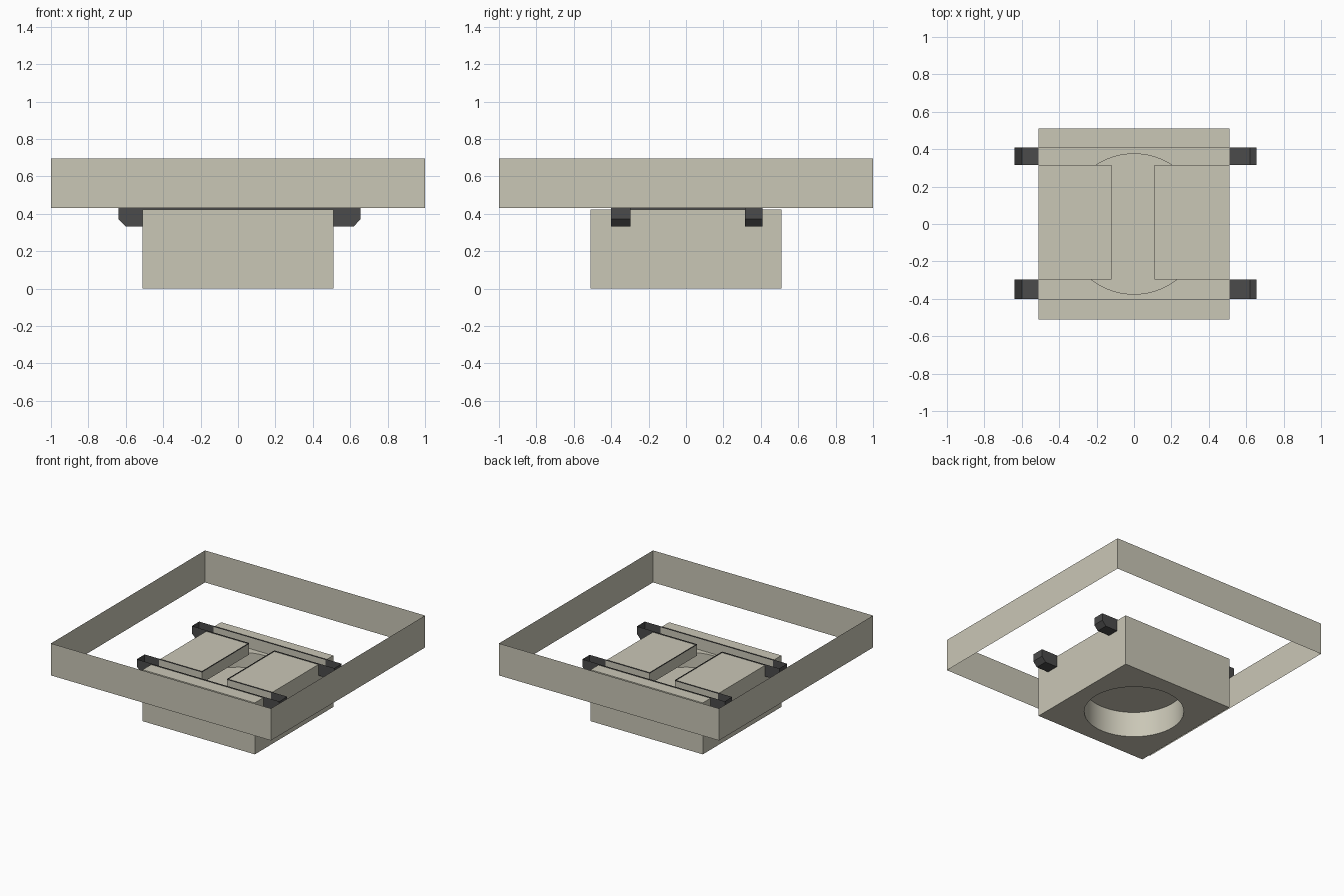
import bpy, bmesh, math

cube = bpy.data.objects.get("Cube")
if cube:
    bpy.data.objects.remove(cube, do_unlink=True)


def material(name, rgb):
    m = bpy.data.materials.new(name)
    m.use_nodes = True
    m.diffuse_color = (*rgb, 1)
    m.node_tree.nodes["Principled BSDF"].inputs["Base Color"].default_value = (*rgb, 1)
    return m


PALE = material("pale stone", (0.59, 0.57, 0.47))
DARK = material("dark grey", (0.07, 0.07, 0.07))


def make(name, bm, mat):
    me = bpy.data.meshes.new(name)
    bm.to_mesh(me)
    bm.free()
    me.materials.append(mat)
    ob = bpy.data.objects.new(name, me)
    bpy.context.collection.objects.link(ob)
    return ob


def quad(bm, *pts):
    bm.faces.new([bm.verts.new(p) for p in pts])


def prism(name, outline, z0, z1, mat):
    """Closed solid from a flat outline."""
    bm = bmesh.new()
    base = bm.faces.new([bm.verts.new((x, y, z0)) for x, y in outline])
    top = bmesh.ops.extrude_face_region(bm, geom=[base])
    verts = [v for v in top["geom"] if isinstance(v, bmesh.types.BMVert)]
    bmesh.ops.translate(bm, verts=verts, vec=(0, 0, z1 - z0))
    bmesh.ops.recalc_face_normals(bm, faces=bm.faces)
    return make(name, bm, mat)


def circle(r, n=64):
    return [(r * math.cos(2 * math.pi * i / n), r * math.sin(2 * math.pi * i / n))
            for i in range(n)]


# Main dimensions
HALF, TOP = 0.51, 0.423
FRONT, BACK = (-0.40, -0.297), (0.315, 0.41)   # y ranges of the two channels
MID = (-0.12, 0.11)                            # x range of the linking slot
FLOOR, RIM = 0.333, 0.432                      # channel floor and lip heights
FRAME_TOP, WELL_R, DISC_Z = 0.695, 0.375, 0.21


def h_outline(e):
    """Two channels joined by the middle slot, ends at x = -e and e."""
    return [(-e, FRONT[0]), (e, FRONT[0]), (e, FRONT[1]), (MID[1], FRONT[1]),
            (MID[1], BACK[0]), (e, BACK[0]), (e, BACK[1]), (-e, BACK[1]),
            (-e, BACK[0]), (MID[0], BACK[0]), (MID[0], FRONT[1]), (-e, FRONT[1])]


# Base block with the channels and round well cut out
block = prism("base_block", [(-HALF, -HALF), (HALF, -HALF), (HALF, HALF), (-HALF, HALF)],
              0, TOP, PALE)
cutters = [prism("channel_cutter", h_outline(0.6), FLOOR, 0.6, PALE),
           prism("well_cutter", circle(WELL_R), -0.1, FLOOR + 0.003, PALE)]
bpy.context.view_layer.objects.active = block
for c in cutters:
    c.hide_render = True
    mod = block.modifiers.new("cut", 'BOOLEAN')
    mod.operation, mod.solver, mod.object = 'DIFFERENCE', 'EXACT', c
    bpy.ops.object.modifier_apply(modifier=mod.name)
for c in cutters:
    bpy.data.objects.remove(c, do_unlink=True)
bpy.ops.object.select_all(action='DESELECT')
block.select_set(True)
bpy.ops.object.shade_smooth_by_angle(angle=math.radians(30))

# Thin disc closing the well halfway up
bm = bmesh.new()
bm.faces.new([bm.verts.new((x, y, DISC_Z)) for x, y in circle(WELL_R)])
make("well_disc", bm, PALE)

# Dark lip standing around the channels, open at the channel ends
bm = bmesh.new()
pts = h_outline(HALF)
for (ax, ay), (bx, by) in zip(pts, pts[1:] + pts[:1]):
    if ax == bx and abs(ax) == HALF:
        continue
    quad(bm, (ax, ay, TOP), (bx, by, TOP), (bx, by, RIM), (ax, ay, RIM))
make("channel_lip", bm, DARK)

# Open-topped channel ends with a sloped outer corner
for side, sx, tip, bend in (("left", 1, 0.655, 0.62), ("right", -1, 0.64, 0.60)):
    for place, (y0, y1) in (("front", FRONT), ("back", BACK)):
        prof = [(HALF, RIM), (HALF, FLOOR), (bend, FLOOR), (tip, 0.372), (tip, RIM)]
        bm = bmesh.new()
        a = [bm.verts.new((sx * x, y0, z)) for x, z in prof]
        b = [bm.verts.new((sx * x, y1, z)) for x, z in prof]
        bm.faces.new(a)
        bm.faces.new(b[::-1])
        for i in range(1, 4):
            bm.faces.new((a[i + 1], a[i], b[i], b[i + 1]))
        if sx < 0:
            bmesh.ops.reverse_faces(bm, faces=bm.faces)
        bmesh.ops.reverse_faces(bm, faces=bm.faces)
        bmesh.ops.recalc_face_normals(bm, faces=bm.faces)
        make(f"{place}_{side}_channel_end", bm, DARK)

# Paper-thin square frame above the block
bm = bmesh.new()
ring = [(-1, -1), (1, -1), (1, 1), (-1, 1)]
for (ax, ay), (bx, by) in zip(ring, ring[1:] + ring[:1]):
    quad(bm, (ax, ay, RIM), (bx, by, RIM), (bx, by, FRAME_TOP), (ax, ay, FRAME_TOP))
bmesh.ops.remove_doubles(bm, verts=bm.verts, dist=1e-5)
make("outer_frame", bm, PALE)
